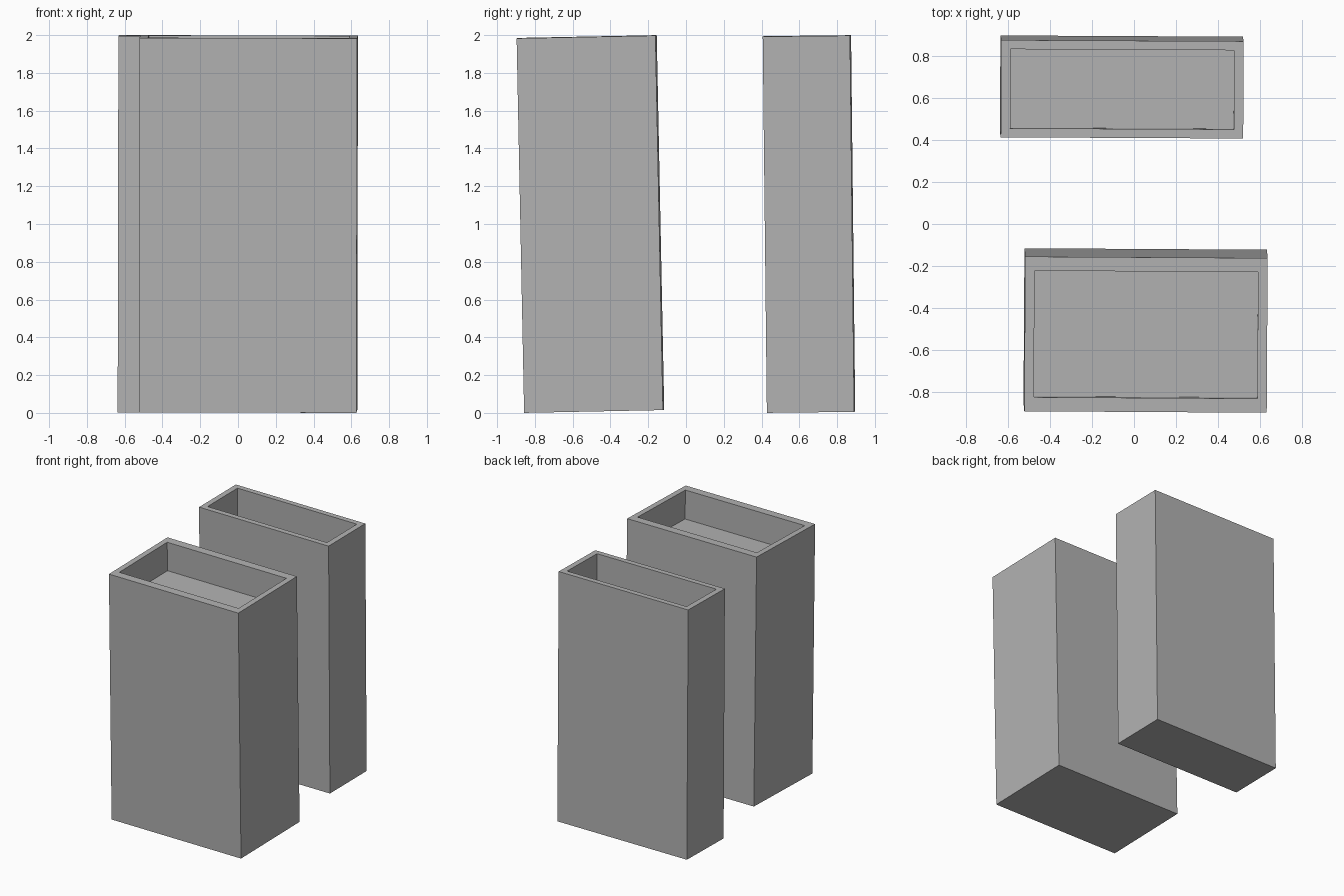
import bpy
import bmesh
from mathutils import Vector

old = bpy.data.objects.get("Cube")
if old:
    bpy.data.objects.remove(old, do_unlink=True)

grey = bpy.data.materials.new("plain grey")
grey.use_nodes = True
colour = (0.45, 0.45, 0.45, 1)
grey.diffuse_color = colour
grey.node_tree.nodes["Principled BSDF"].inputs["Base Color"].default_value = colour


def open_block(name, size, wall, recess, centre, tilt):
    """Tall block with a rectangular recess sunk into its top."""
    bm = bmesh.new()
    bmesh.ops.create_cube(bm, size=1)
    bmesh.ops.scale(bm, vec=size, verts=bm.verts)
    top = max(bm.faces, key=lambda f: f.calc_center_median().z)

    # Rim: shrink a copy of the top face by the wall thickness
    rim = bmesh.ops.extrude_discrete_faces(bm, faces=[])["faces"]
    bmesh.ops.inset_individual(bm, faces=[top], thickness=wall[0])
    for v in top.verts:
        v.co.x = (size[0] / 2 - wall[0]) * (1 if v.co.x > 0 else -1)
        v.co.y = (size[1] / 2 - wall[1]) * (1 if v.co.y > 0 else -1)

    # Recess: extrude the inner face down to the floor
    bmesh.ops.inset_individual(bm, faces=[top], thickness=0)
    bmesh.ops.translate(bm, vec=Vector((0, 0, -recess)), verts=top.verts)

    mesh = bpy.data.meshes.new(name)
    bm.to_mesh(mesh)
    bm.free()
    mesh.materials.append(grey)
    obj = bpy.data.objects.new(name, mesh)
    obj.location = centre
    obj.rotation_euler = tilt
    bpy.context.collection.objects.link(obj)


# Wide front block and narrower rear block, both leaning slightly forward
open_block("front_block", (1.152, 0.735, 1.983), (0.045, 0.067), 0.23,
           (0.055, -0.506, 1), (0.02, 0.002, -0.006))
open_block("rear_block", (1.152, 0.462, 1.992), (0.045, 0.043), 0.23,
           (-0.058, 0.651, 1), (0.011, 0.002, -0.005))
